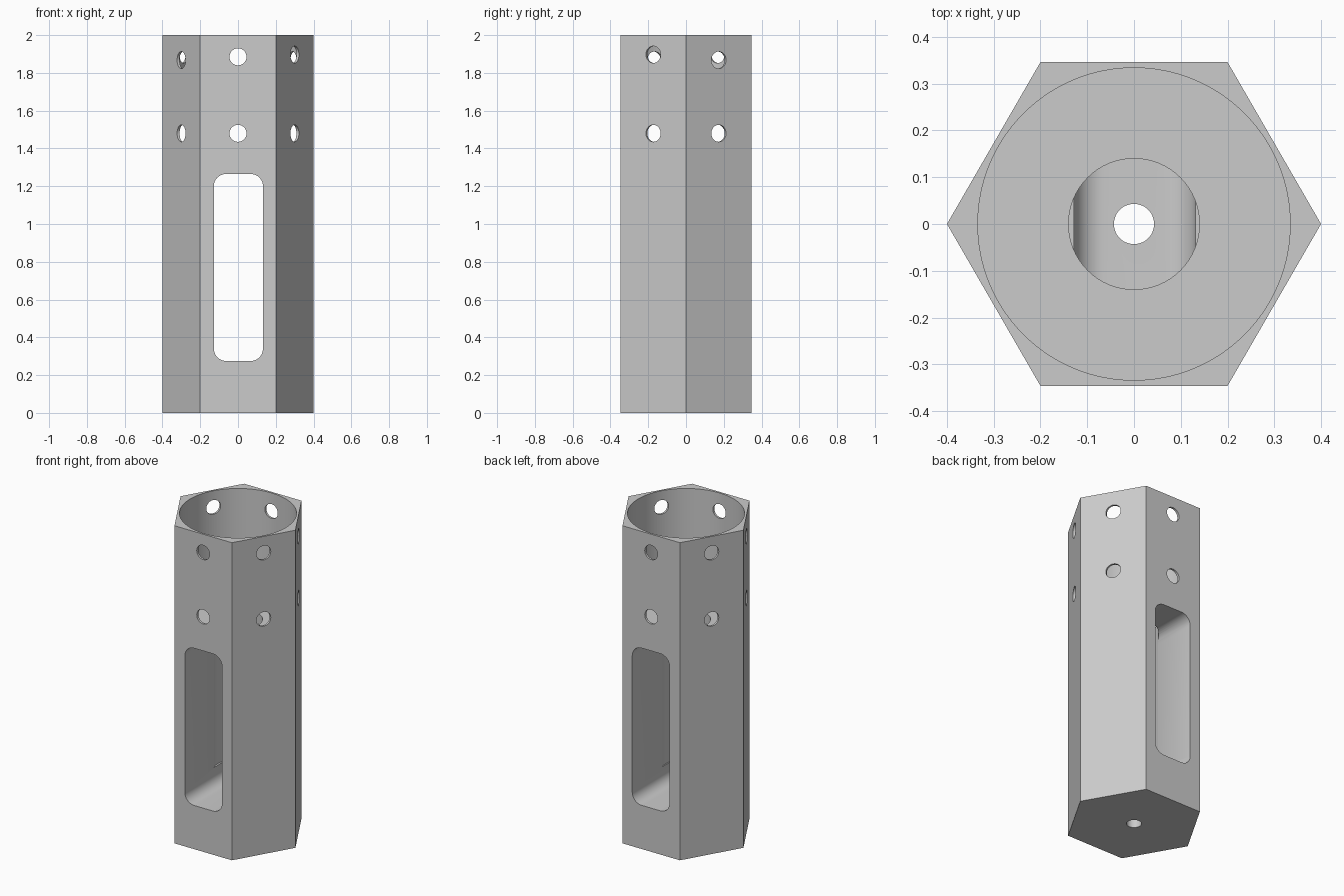
import bpy, bmesh
from math import cos, sin, pi, radians
from mathutils import Matrix, Vector

cube = bpy.data.objects.get("Cube")
if cube:
    bpy.data.objects.remove(cube, do_unlink=True)

grey = bpy.data.materials.new("plain_grey")
grey.use_nodes = True
grey.diffuse_color = (0.6, 0.6, 0.6, 1)
grey.node_tree.nodes["Principled BSDF"].inputs["Base Color"].default_value = (0.6, 0.6, 0.6, 1)


def prism(name, outline, low, high, turn=Matrix()):
    """Extrude a closed 2D outline from low to high, then place it."""
    bm = bmesh.new()
    base = bm.faces.new([bm.verts.new((x, y, low)) for x, y in outline])
    out = bmesh.ops.extrude_face_region(bm, geom=[base])
    tops = [v for v in out["geom"] if isinstance(v, bmesh.types.BMVert)]
    bmesh.ops.translate(bm, verts=tops, vec=(0, 0, high - low))
    bmesh.ops.transform(bm, matrix=turn, verts=bm.verts)
    bmesh.ops.recalc_face_normals(bm, faces=bm.faces)
    mesh = bpy.data.meshes.new(name)
    bm.to_mesh(mesh)
    bm.free()
    obj = bpy.data.objects.new(name, mesh)
    bpy.context.collection.objects.link(obj)
    mesh.materials.append(grey)
    return obj


def circle(radius, sides):
    return [(radius * cos(2 * pi * i / sides), radius * sin(2 * pi * i / sides))
            for i in range(sides)]


def rounded_rectangle(half_w, half_h, r, steps=10):
    points = []
    for k, (sx, sy) in enumerate([(1, 1), (-1, 1), (-1, -1), (1, -1)]):
        for i in range(steps + 1):
            a = (k + i / steps) * pi / 2
            points.append((sx * (half_w - r) + r * cos(a), sy * (half_h - r) + r * sin(a)))
    return points


# Hexagonal body
body = prism("hexagonal_body", circle(0.4, 6), 0, 2)

# Stepped bore: wide socket, inner bore, drain hole in the base
cutters = [
    prism("socket_cutter", circle(0.334, 128), 1.333, 2.2),
    prism("inner_bore_cutter", circle(0.14, 64), 0.386, 1.6),
    prism("drain_cutter", circle(0.043, 48), -0.2, 0.6),
]

# Rounded window running front to back
upright = Matrix.Rotation(pi / 2, 4, 'X')
cutters.append(prism("window_cutter", rounded_rectangle(0.13, 0.495, 0.065), -0.6, 0.6,
                     Matrix.Translation((0.002, 0, 0.77)) @ upright))

# Two rings of screw holes, drilled through opposite faces
for angle, upper in [(0, 1.885), (60, 1.897), (-60, 1.868)]:
    for z in (upper, 1.48):
        place = Matrix.Translation((0, 0, z)) @ Matrix.Rotation(radians(angle), 4, 'Z')
        cutters.append(prism("screw_hole_cutter", circle(0.045, 40), -0.6, 0.6, place @ upright))

# Cut everything out of the body
for cutter in cutters:
    cutter.hide_render = True
    cut = body.modifiers.new(cutter.name, 'BOOLEAN')
    cut.operation = 'DIFFERENCE'
    cut.solver = 'EXACT'
    cut.object = cutter

graph = bpy.context.evaluated_depsgraph_get()
carved = bpy.data.meshes.new_from_object(body.evaluated_get(graph))
body.modifiers.clear()
body.data = carved
for cutter in cutters:
    bpy.data.objects.remove(cutter, do_unlink=True)

# Smooth bores with crisp edges
bpy.ops.object.select_all(action='DESELECT')
body.select_set(True)
bpy.context.view_layer.objects.active = body
bpy.ops.object.shade_smooth_by_angle(angle=radians(30))
